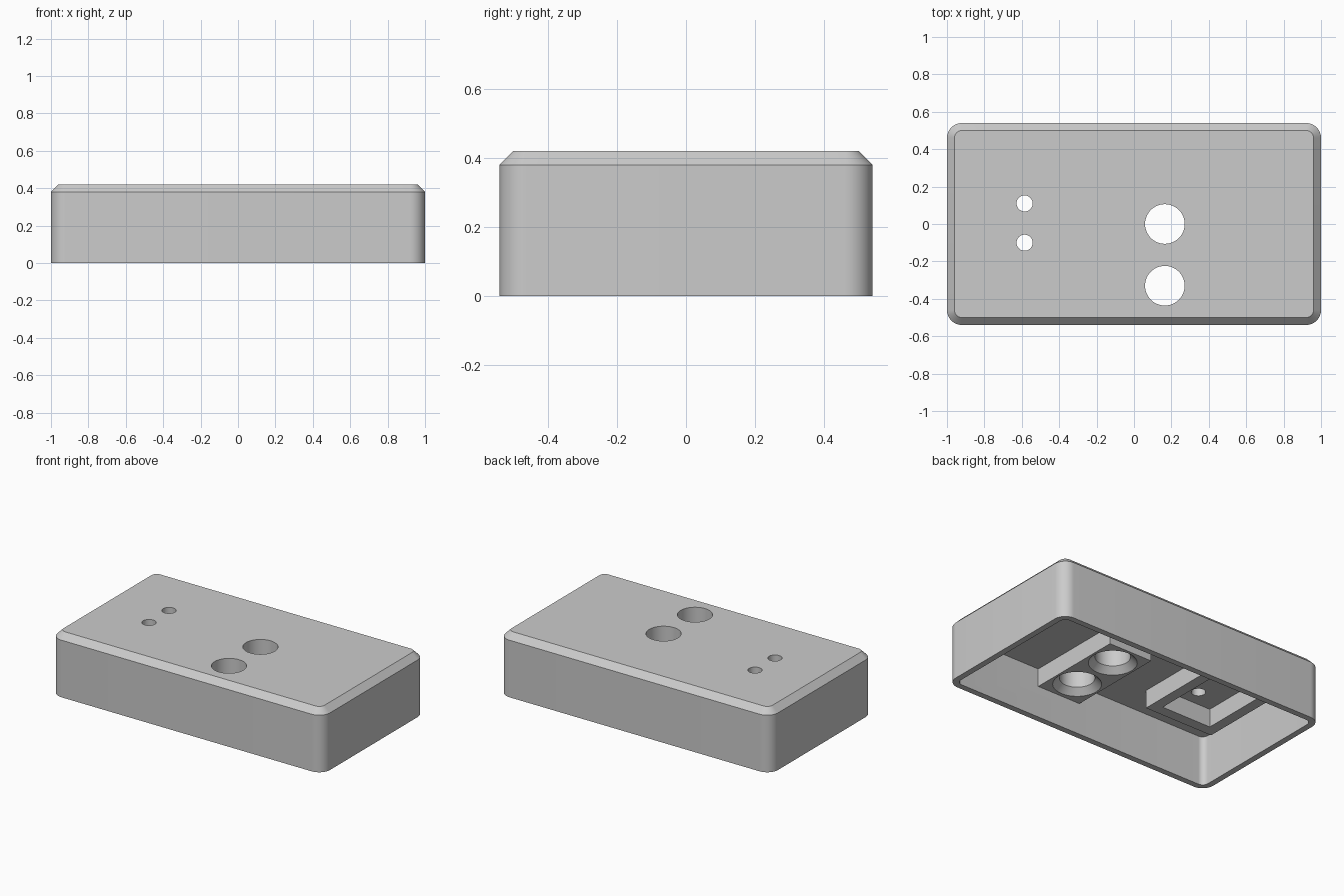
import bpy
import bmesh
import math

cube = bpy.data.objects.get("Cube")
if cube:
    bpy.data.objects.remove(cube, do_unlink=True)

grey = bpy.data.materials.new("light_grey")
grey.use_nodes = True
colour = (0.6, 0.6, 0.6, 1)
grey.diffuse_color = colour
grey.node_tree.nodes["Principled BSDF"].inputs["Base Color"].default_value = colour


def loft(name, centre, sections, steps=12):
    """Closed solid through rounded rectangles (z, half_x, half_y, radius)."""
    bm = bmesh.new()
    rings = []
    for z, hx, hy, r in sections:
        ring = []
        for i, (sx, sy) in enumerate([(1, 1), (-1, 1), (-1, -1), (1, -1)]):
            for k in range(steps + 1):
                a = math.pi / 2 * (i + k / steps)
                ring.append(bm.verts.new((
                    centre[0] + sx * (hx - r) + r * math.cos(a),
                    centre[1] + sy * (hy - r) + r * math.sin(a), z)))
        rings.append(ring)
    n = len(rings[0])
    for low, high in zip(rings, rings[1:]):
        for i in range(n):
            j = (i + 1) % n
            bm.faces.new((low[i], low[j], high[j], high[i]))
    bm.faces.new(rings[0][::-1])
    bm.faces.new(rings[-1])
    bmesh.ops.remove_doubles(bm, verts=bm.verts, dist=1e-5)
    bmesh.ops.recalc_face_normals(bm, faces=bm.faces)
    mesh = bpy.data.meshes.new(name)
    bm.to_mesh(mesh)
    bm.free()
    mesh.materials.append(grey)
    obj = bpy.data.objects.new(name, mesh)
    bpy.context.collection.objects.link(obj)
    return obj


def box(name, centre, hx, hy, z0, z1):
    return loft(name, centre, [(z0, hx, hy, 0), (z1, hx, hy, 0)])


def turned(name, centre, profile):
    return loft(name, centre, [(z, r, r, r) for z, r in profile])


def combine(target, tool, operation):
    mod = target.modifiers.new(tool.name, 'BOOLEAN')
    mod.operation = operation
    mod.solver = 'EXACT'
    mod.object = tool
    tool.hide_render = True
    graph = bpy.context.evaluated_depsgraph_get()
    mesh = bpy.data.meshes.new_from_object(target.evaluated_get(graph))
    target.modifiers.clear()
    target.data = mesh
    bpy.data.objects.remove(tool, do_unlink=True)


ceiling, block_base = 0.33, 0.21

# Chamfered outer housing, hollowed from below
housing = loft("housing", (0, 0), [
    (0, 1, 0.54, 0.08), (0.38, 1, 0.54, 0.08), (0.42, 0.96, 0.5, 0.04)])
combine(housing, loft("cavity", (0, 0), [
    (-0.1, 0.96, 0.5, 0.04), (ceiling, 0.96, 0.5, 0.04)]), 'DIFFERENCE')

# Solid block around the large holes, running into the front wall
combine(housing, box("hole_block", (0.165, -0.175), 0.16, 0.34,
                     block_base, 0.36), 'UNION')

# Open frame around the small holes
frame_centre = (-0.585, 0.005)
combine(housing, box("frame", frame_centre, 0.253, 0.29,
                     block_base, 0.36), 'UNION')
combine(housing, box("frame_pocket", frame_centre, 0.183, 0.218,
                     0.1, ceiling + 0.001), 'DIFFERENCE')

# Large holes, countersunk from below
for y in (0, -0.33):
    combine(housing, turned("large_hole", (0.165, y), [
        (0.2, 0.156), (0.25, 0.106), (0.5, 0.106)]), 'DIFFERENCE')

# Small through holes
for y in (0.11, -0.1):
    combine(housing, turned("small_hole", (-0.585, y), [
        (0.25, 0.043), (0.5, 0.043)]), 'DIFFERENCE')

# Smooth rounded corners and bores, crisp edges elsewhere
bpy.ops.object.select_all(action='DESELECT')
housing.select_set(True)
bpy.context.view_layer.objects.active = housing
bpy.ops.object.shade_smooth_by_angle(angle=math.radians(30))
